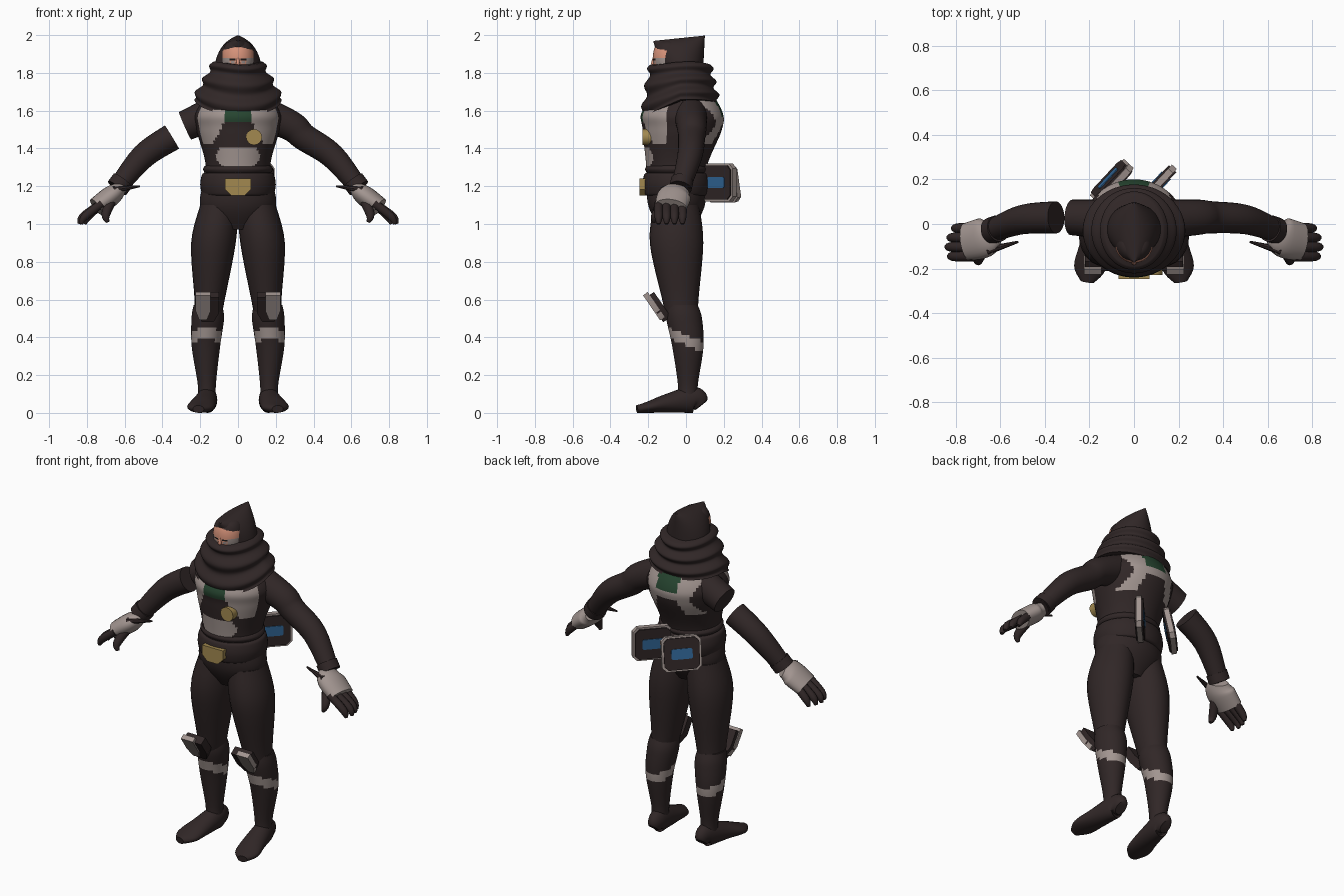
import bpy, bmesh, math
from math import sin, cos, tau
from mathutils import Vector, Matrix

default_cube = bpy.data.objects.get("Cube")
if default_cube:
    bpy.data.objects.remove(default_cube)

materials = []


def add_material(name, red, green, blue):
    material = bpy.data.materials.new(name)
    material.use_nodes = True
    colour = (red, green, blue, 1)
    material.diffuse_color = colour
    material.node_tree.nodes["Principled BSDF"].inputs["Base Color"].default_value = colour
    materials.append(material)
    return len(materials) - 1


DARK = add_material("dark_cloth", .03, .02, .02)
GREY = add_material("grey_armour", .36, .3, .28)
GREEN = add_material("green_trim", .02, .06, .03)
GOLD = add_material("gold_metal", .36, .25, .08)
BLUE = add_material("blue_panel", .03, .13, .3)
SKIN = add_material("skin", .7, .3, .2)
BLACK = add_material("black_detail", .01, .01, .01)


def finish(name, bm, mat, rule=None):
    bmesh.ops.recalc_face_normals(bm, faces=bm.faces)
    mesh = bpy.data.meshes.new(name)
    for face in bm.faces:
        face.smooth = True
        face.material_index = rule(*face.calc_center_median()) if rule else mat
    bm.to_mesh(mesh)
    bm.free()
    for material in materials:
        mesh.materials.append(material)
    mesh.set_sharp_from_angle(angle=math.radians(40))
    bpy.context.scene.collection.objects.link(bpy.data.objects.new(name, mesh))


def smooth_sections(keys, steps):
    """Pass a smooth curve through the key sections."""
    keys = [Vector(key) for key in keys]
    padded = keys[:1] + keys + keys[-1:]
    sections = []
    for before, start, end, after in zip(padded, padded[1:], padded[2:], padded[3:]):
        for i in range(steps):
            hull = [start, start + (end - before) / 6, end - (after - start) / 6, end]
            while len(hull) > 1:
                hull = [p + (q - p) * (i / steps) for p, q in zip(hull, hull[1:])]
            sections += hull
    return sections + keys[-1:]


def loft(name, keys, mat=DARK, flat=1, across=None, side=1, seg=24, steps=5, rule=None, warp=None):
    """Skin over ovals (x, y, z, radius, optional depth); across turns them to follow the path."""
    keys = [key if len(key) == 5 else (*key, key[-1] * flat) for key in keys]
    sections = smooth_sections(keys, steps)
    centres = [section.xyz for section in sections]
    bm = bmesh.new()
    rings = []
    for i, centre in enumerate(centres):
        u, v = Vector((1, 0, 0)), Vector((0, 1, 0))
        if across:
            along = (centres[min(i + 1, len(centres) - 1)] - centres[max(i - 1, 0)]).normalized()
            u = (Vector(across) - along * along.dot(Vector(across))).normalized()
            v = along.cross(u)
        *_, radius, depth = sections[i]
        ring = []
        for j in range(seg):
            angle = tau * j / seg
            point = centre + u * radius * cos(angle) + v * depth * sin(angle)
            if warp:
                warp(point, angle)
            point.x *= side
            ring.append(bm.verts.new(point))
        rings.append(ring)
    for lower, upper in zip(rings, rings[1:]):
        for j in range(seg):
            bm.faces.new((lower[j - 1], lower[j], upper[j], upper[j - 1]))
    bm.faces.new(rings[0])
    bm.faces.new(rings[-1])
    finish(name, bm, mat, rule)


def plate(name, outline, depth, at, mat, turn=0, lean=0):
    """Extrude an upright outline, lean it back and turn it about z."""
    bm = bmesh.new()
    front = bm.faces.new([bm.verts.new((x, -depth / 2, z)) for x, z in outline])
    extruded = bmesh.ops.extrude_face_region(bm, geom=[front])["geom"]
    moved = [item for item in extruded if isinstance(item, bmesh.types.BMVert)]
    bmesh.ops.translate(bm, vec=(0, depth, 0), verts=moved)
    bm.transform(Matrix.Translation(at) @ Matrix.Rotation(turn, 4, "Z") @ Matrix.Rotation(lean, 4, "X"))
    finish(name, bm, mat)


def mirrored(half):
    return half + [(-x, z) for x, z in reversed(half)]


def shield(w, h):
    return mirrored([(w, h), (w, -h / 4), (w / 2, -h)])


def chamfered(w, h):
    cut = h / 4
    return mirrored([(w - cut, h), (w, h - cut), (w, cut - h), (w - cut, -h)])


# Torso with painted armour panels
def torso_colour(x, y, z):
    x = abs(x)
    if y < -.1:
        if x < .07 and 1.54 < z < 1.6:
            return GREEN
        chest = 1.43 < z < 1.65 and x > .07 + max(0, 1.55 - z) / 2
        belly = 1.28 < z < 1.41 and x < .12 - abs(z - 1.36) / 2
        return GREY if chest or belly else DARK
    if y > .04 and 1.42 < z < 1.72:
        if x < .07 and z > 1.57:
            return GREEN
        if .07 + max(0, 1.5 - z) / 3 < x < .13 + abs(z - 1.53) / 2 or x < .07 and z > 1.52:
            return GREY
    return DARK


torso = [(-.05, .97, .1, .08), (-.05, 1.1, .2, .15), (-.05, 1.3, .17, .16), (-.02, 1.5, .22, .21),
         (-.02, 1.6, .22, .21), (0, 1.75, .1, .1)]
loft("torso", [(0, *key) for key in torso], seg=80, steps=12, rule=torso_colour)

# Belt and waist wrap are bands with rounded rims
for name, z, height, radius in (("belt", 1.21, .06, .2), ("waist_wrap", 1.29, .02, .185)):
    loft(name, [(0, -.05, z + height * t, radius - .02 * t ** 4) for t in (-1, -.8, 0, .8, 1)],
         flat=.9, seg=40)
plate("belt_buckle", shield(.07, .045), .04, (0, -.226, 1.195), GOLD)
plate("chest_badge", [(.042 * cos(tau * i / 16), .042 * sin(tau * i / 16)) for i in range(16)],
      .05, (.085, -.205, 1.46), GOLD)


# Scarf spreads downwards in soft folds and hangs lower in front
def drape(point, angle):
    low = min(1, max(0, 1.8 - point.z) * 8)
    point.z += .01 * sin(2 * angle + 1) - low * .07 * max(0, -sin(angle))


folds = [i / 20 for i in range(21)]
loft("scarf", [(0, -.03, 1.85 - .2 * t, .13 + .11 * t + .012 * sin(18 * t), .16 + .045 * t + .012 * sin(18 * t))
               for t in folds], seg=48, steps=2, warp=drape)


# Hood has an arched front and a peak leaning back
def hood_slope(point, angle):
    point.z += max(0, point.z - 1.85) * (point.y - .1) * .7


arch = [tau / 4 * i / 10 for i in range(10)]
loft("hood", [(0, -.02 - .017 * sin(a), 1.8 + .2 * sin(a), .125 * cos(a), .11 + .027 * sin(a))
              for a in arch], seg=40, steps=2, warp=hood_slope)


def face_colour(x, y, z):
    x = abs(x)
    if z > 1.94 - x / 4 or z < 1.83:
        return DARK
    if z < 1.88 and x > .045:
        return GREY
    if .012 < x < .045 and 1.865 < z < 1.875:
        return BLACK
    if .02 < x < .036 and 1.85 < z < 1.86:
        return GREY
    return SKIN


loft("face", [(0, -.09, 1.88 + .09 * sin(i / 5), .085 * cos(i / 5) ** .5) for i in range(-7, 8)],
     seg=80, steps=4, rule=face_colour)
loft("nose", [(0, -.17, 1.885, .005), (0, -.175, 1.85, .01), (0, -.17, 1.835, .005)], SKIN, seg=10)

# Sleeves, the right one severed below the shoulder
ACROSS = (0, 1, 0)
shoulder = [(.1, .02, 1.6, .09), (.28, .03, 1.52, .08)]
forearm = [(.35, .03, 1.46, .072), (.5, .02, 1.36, .066), (.64, -.03, 1.19, .05)]
loft("left_sleeve", shoulder + forearm, across=ACROSS)
loft("right_upper_sleeve", shoulder, across=ACROSS, side=-1)
loft("right_lower_sleeve", forearm, across=ACROSS, side=-1)


def boot_colour(x, y, z):
    return GREY if abs(z + y * .4 - .385) < .027 else DARK


for label, side in (("left_", 1), ("right_", -1)):
    # Gloved hand with a pointed cuff tab
    loft(label + "cuff", [(.61, -.02, 1.23, .06), (.64, -.03, 1.19, .06)], across=ACROSS, side=side)
    loft(label + "cuff_tab", [(.52, -.08, 1.2, .005), (.66, -.12, 1.18, .02)], seg=8, across=ACROSS, side=side)
    loft(label + "glove", [(.63, -.03, 1.18, .06), (.67, -.06, 1.15, .09), (.75, -.08, 1.09, .085)],
         GREY, flat=.6, across=ACROSS, side=side)
    for finger in range(4):
        y = -.145 + finger * .042
        reach = .02 * sin(finger + .5)
        loft(label + f"finger_{finger + 1}",
             [(.72, y, 1.11, .023), (.8 + reach, y, 1.04, .022), (.82 + reach, y, 1, .01)],
             seg=10, across=ACROSS, side=side)
    loft(label + "thumb", [(.67, -.1, 1.13, .03), (.7, -.16, 1.05, .023), (.69, -.17, 1.01, .01)],
         seg=12, across=ACROSS, side=side)

    # Leg, banded boot and foot, the foot resting on the ground
    loft(label + "leg", [(.1, -.05, 1.1, .1), (.13, -.05, .9, .118), (.15, -.03, .6, .08), (.16, -.02, .5, .07)],
         flat=1.2, side=side)
    loft(label + "boot", [(.16, -.02, .57, .075), (.16, -.01, .5, .086), (.17, .01, .35, .075),
                          (.165, .01, .15, .048), (.165, .01, .06, .05)],
         flat=1.1, side=side, seg=40, steps=8, rule=boot_colour)
    foot = [(.16, .08, .03, .04), (.16, .04, .05, .07), (.18, -.1, .065, .05), (.2, -.2, .07, .03),
            (.21, -.26, .03, .02)]
    loft(label + "foot", [(x, y, height, width, height) for x, y, width, height in foot],
         across=(1, 0, 0), side=side)

    # Knee guard, leaning forward at the top
    plate(label + "knee_backing", shield(.06, .08), .05, (.16 * side, -.145, .56), DARK, lean=.6)
    plate(label + "knee_guard", shield(.04, .08), .03, (.185 * side, -.17, .565), GREY, lean=.6)

# Slanted back pouches with a panel on both faces
for label, at, lean in (("right_pouch_", (-.1, .19, 1.215), .2), ("left_pouch_", (.105, .175, 1.22), 0)):
    for part, width, height, depth, mat in (("rim", .112, .1, .03, GREY), ("body", .1, .09, .046, DARK),
                                            ("panel", .06, .03, .054, BLUE)):
        plate(label + part, chamfered(width, height), depth, at, mat, turn=math.radians(47), lean=lean)
